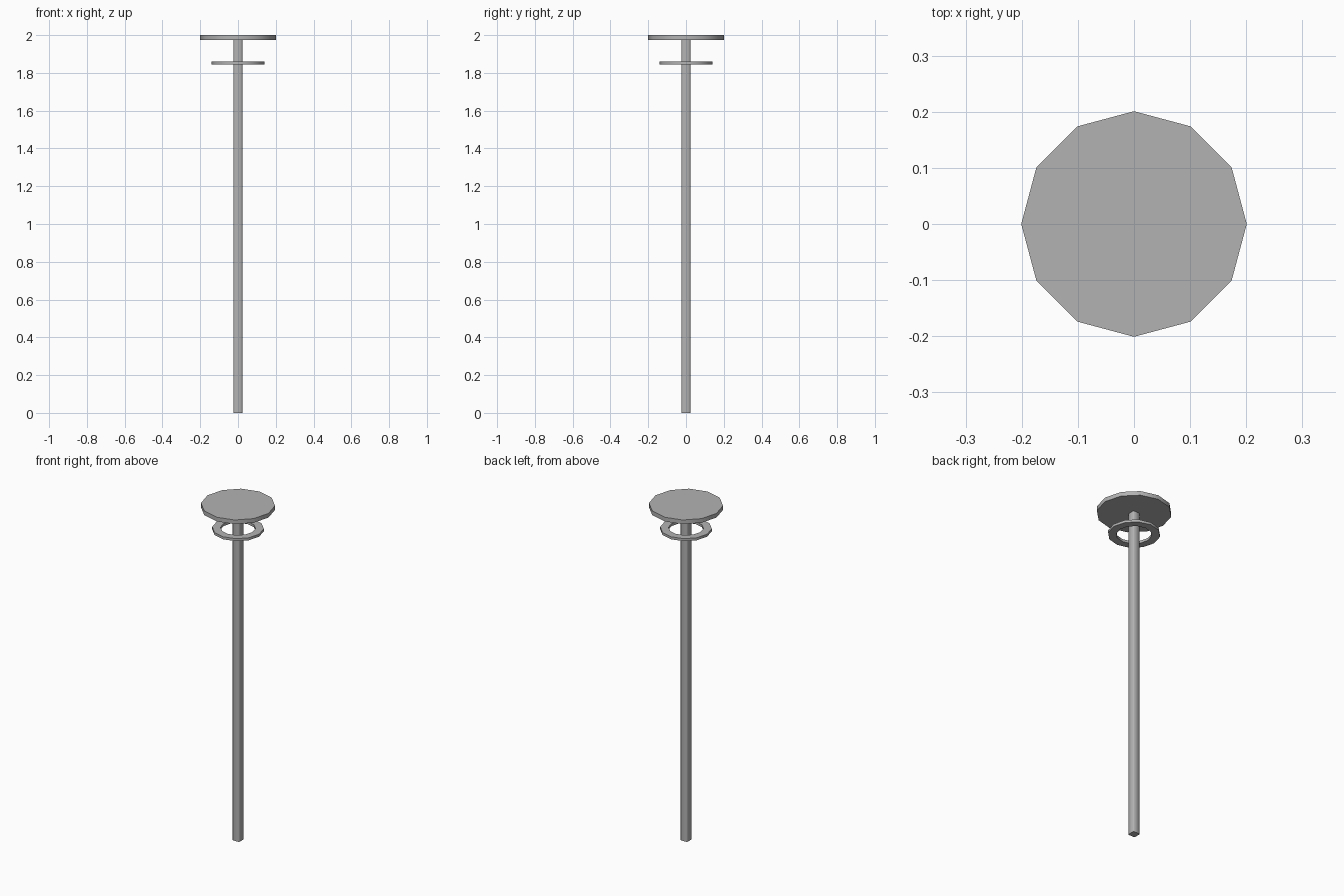
import bpy, math

if "Cube" in bpy.data.objects:
    bpy.data.objects.remove(bpy.data.objects["Cube"])

grey = bpy.data.materials.new("grey")
grey.diffuse_color = (0.45, 0.45, 0.45, 1)
grey.use_nodes = True
grey.node_tree.nodes["Principled BSDF"].inputs["Base Color"].default_value = grey.diffuse_color


def lathe(name, profile, angles, closed=False, smooth=40):
    """Spin an (r, z) profile around z through the given angles."""
    verts, faces = [], []
    n, sides = len(profile), len(angles)
    for a in angles:
        verts += [(r * math.cos(a), r * math.sin(a), z) for r, z in profile]
    for i in range(sides):
        j = (i + 1) % sides
        for k in range(n if closed else n - 1):
            m = (k + 1) % n
            faces.append((i * n + k, j * n + k, j * n + m, i * n + m))
    if not closed:
        faces.append([i * n for i in reversed(range(sides))])
        faces.append([i * n + n - 1 for i in range(sides)])
    mesh = bpy.data.meshes.new(name)
    mesh.from_pydata(verts, [], faces)
    mesh.materials.append(grey)
    obj = bpy.data.objects.new(name, mesh)
    bpy.context.collection.objects.link(obj)
    if smooth:
        bpy.ops.object.select_all(action='DESELECT')
        obj.select_set(True)
        bpy.context.view_layer.objects.active = obj
        bpy.ops.object.shade_smooth_by_angle(angle=math.radians(smooth))
    return obj


twelve = [math.radians(30 * i) for i in range(12)]
# Square pole with chamfered corners
half, inner = 0.0225, 0.0175
corner = math.atan2(inner, half)
chamfered = [q * math.pi / 2 + s * corner for q in range(4) for s in (-1, 1)]
r = math.hypot(half, inner)
lathe("pole", [(r, 0), (r, 1.975)], chamfered, smooth=50)
# Floating ring under the cap
lathe("ring", [(0.14, 1.845), (0.14, 1.86), (0.095, 1.86), (0.095, 1.845)], twelve, closed=True)
# Flat round cap
lathe("cap", [(0.201, 1.975), (0.201, 2.0)], twelve)
